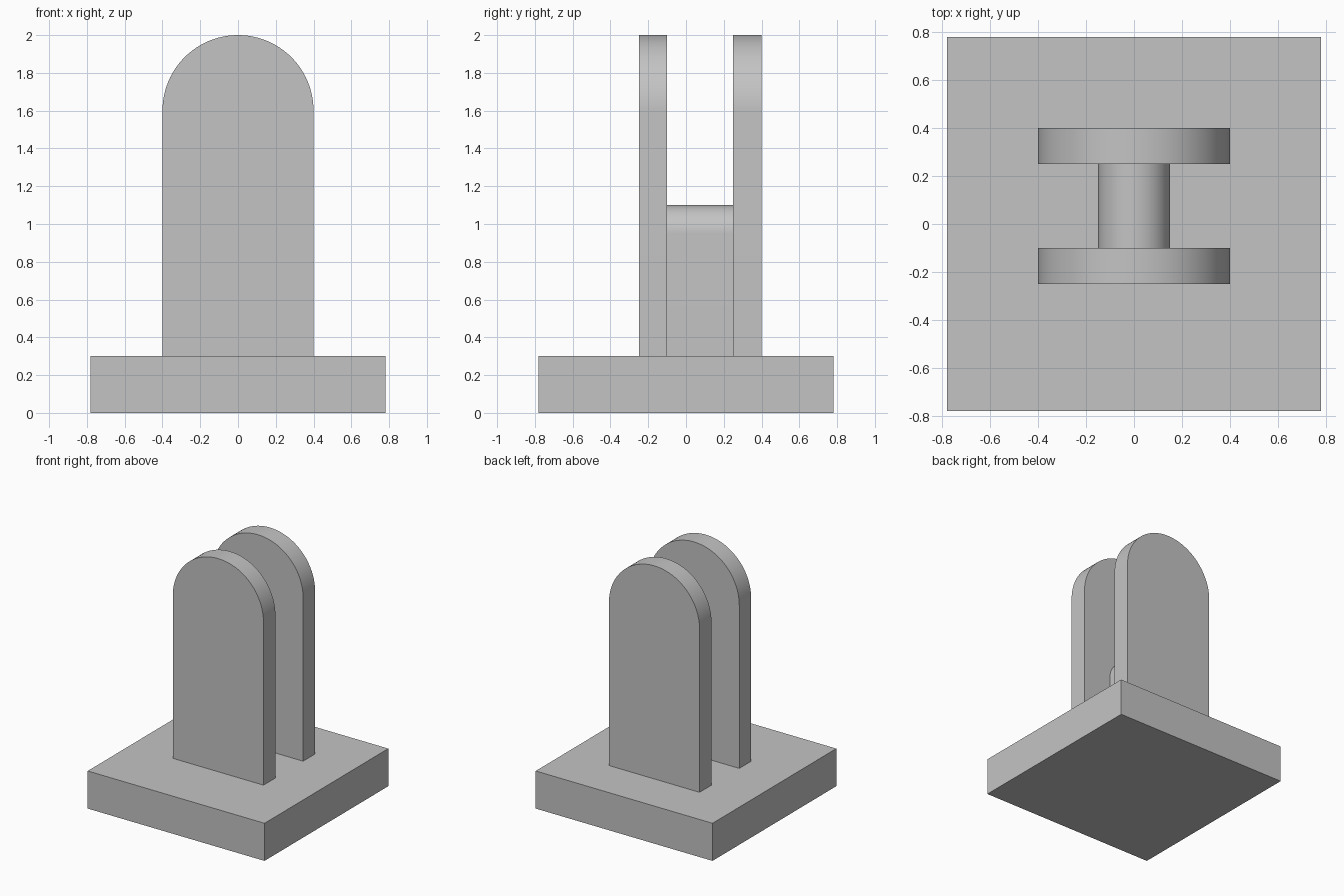
import bpy
import bmesh
import math

# Remove the default cube
cube = bpy.data.objects.get("Cube")
if cube:
    bpy.data.objects.remove(cube, do_unlink=True)

# Single grey material
COLOUR = (0.55, 0.55, 0.55, 1.0)
grey = bpy.data.materials.new("plain_grey")
grey.use_nodes = True
grey.diffuse_color = COLOUR
grey.node_tree.nodes["Principled BSDF"].inputs["Base Color"].default_value = COLOUR

BASE_TOP = 0.3
BASE_HALF = 0.78
ARC_STEPS = 48


def extrude_profile(name, profile, y_front, y_back):
    """Extrude an (x, z) outline along y into a solid."""
    bm = bmesh.new()
    face = bm.faces.new([bm.verts.new((x, y_front, z)) for x, z in profile])
    result = bmesh.ops.extrude_face_region(bm, geom=[face])
    moved = [v for v in result["geom"] if isinstance(v, bmesh.types.BMVert)]
    bmesh.ops.translate(bm, verts=moved, vec=(0, y_back - y_front, 0))
    bmesh.ops.recalc_face_normals(bm, faces=bm.faces)
    mesh = bpy.data.meshes.new(name)
    bm.to_mesh(mesh)
    bm.free()
    mesh.materials.append(grey)
    obj = bpy.data.objects.new(name, mesh)
    bpy.context.collection.objects.link(obj)
    return obj


def arch_profile(half_width, top):
    """Upright outline with a full half-round top."""
    spring = top - half_width
    arc = [(half_width * math.cos(math.pi * i / ARC_STEPS),
            spring + half_width * math.sin(math.pi * i / ARC_STEPS))
           for i in range(ARC_STEPS + 1)]
    return [(-half_width, BASE_TOP), (half_width, BASE_TOP)] + arc


# Square base plate
extrude_profile("base_plate",
                [(-BASE_HALF, 0), (BASE_HALF, 0),
                 (BASE_HALF, BASE_TOP), (-BASE_HALF, BASE_TOP)],
                -BASE_HALF, BASE_HALF)

# Two tall round-topped lugs and the lower web joining them
arches = [
    extrude_profile("front_lug", arch_profile(0.4, 2.0), -0.25, -0.1),
    extrude_profile("back_lug", arch_profile(0.4, 2.0), 0.25, 0.4),
    extrude_profile("centre_web", arch_profile(0.15, 1.1), -0.1, 0.25),
]

# Smooth the rounded tops and keep the other edges sharp
bpy.ops.object.select_all(action="DESELECT")
for obj in arches:
    obj.select_set(True)
bpy.context.view_layer.objects.active = arches[0]
bpy.ops.object.shade_smooth_by_angle(angle=math.radians(30))
